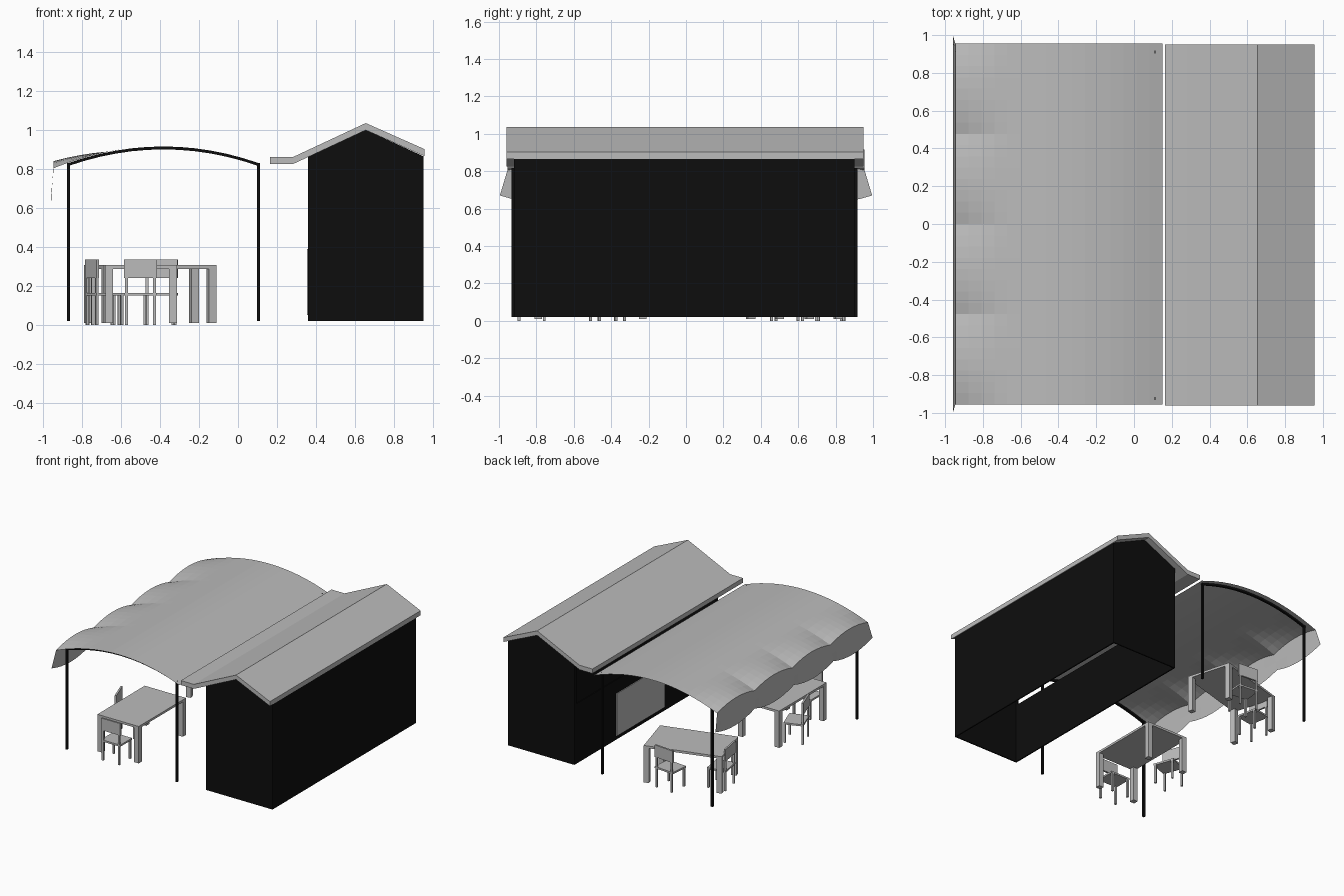
import bpy, bmesh, math
from mathutils import Matrix, Vector

cube = bpy.data.objects.get("Cube")
if cube:
    bpy.data.objects.remove(cube, do_unlink=True)


def material(name, value):
    m = bpy.data.materials.new(name)
    m.use_nodes = True
    colour = (value, value, value, 1)
    m.diffuse_color = colour
    bsdf = next(n for n in m.node_tree.nodes if n.type == 'BSDF_PRINCIPLED')
    bsdf.inputs["Base Color"].default_value = colour
    return m


GREY = material("light grey", 0.5)
BLACK = material("black", 0.004)


def finish(name, bm, mat, fix=True):
    if fix:
        bmesh.ops.recalc_face_normals(bm, faces=bm.faces)
    me = bpy.data.meshes.new(name)
    bm.to_mesh(me)
    bm.free()
    me.materials.append(mat)
    ob = bpy.data.objects.new(name, me)
    bpy.context.collection.objects.link(ob)
    return ob


def add_box(bm, lo, hi):
    size = [b - a for a, b in zip(lo, hi)]
    mid = [(a + b) / 2 for a, b in zip(lo, hi)]
    bmesh.ops.create_cube(bm, size=1, matrix=Matrix.Translation(mid) @ Matrix.Diagonal((*size, 1)))


def add_prism(bm, profile, y0, y1):
    """Extrude an x-z outline along y."""
    face = bm.faces.new([bm.verts.new((x, y0, z)) for x, z in profile])
    out = bmesh.ops.extrude_face_region(bm, geom=[face])
    verts = [v for v in out["geom"] if isinstance(v, bmesh.types.BMVert)]
    bmesh.ops.translate(bm, verts=verts, vec=(0, y1 - y0, 0))


def add_sheet(bm, point, nu, nv):
    """Grid surface from a function of u and v in 0..1."""
    rows = [[bm.verts.new(point(i / nu, j / nv)) for j in range(nv + 1)] for i in range(nu + 1)]
    for a, b in zip(rows, rows[1:]):
        for j in range(nv):
            bm.faces.new((a[j], b[j], b[j + 1], a[j + 1]))


# Building shell, open underneath, with a long serving hatch facing the canopy
X0, X1, Y0, Y1, Z0, T = 0.36, 0.95, -0.92, 0.9, 0.02, 0.01
EAVE, PEAK = 0.865, 1.0
bm = bmesh.new()
gable = [(X0, Z0), (X1, Z0), (X1, EAVE), (0.655, PEAK), (X0, EAVE)]
add_prism(bm, gable, Y0, Y0 + T)
add_prism(bm, gable, Y1 - T, Y1)
add_box(bm, (X1 - T, Y0, Z0), (X1, Y1, EAVE))
add_box(bm, (X0, Y0, Z0), (X0 + T, Y1, 0.5))
add_box(bm, (X0, Y0, 0.8), (X0 + T, Y1, EAVE))
for y in (Y0, Y1 - 0.025):
    add_box(bm, (X0, y, 0.5), (X0 + T, y + 0.025, 0.8))
finish("building_walls", bm, BLACK)

# Plain panel on the wall below the hatch
bm = bmesh.new()
add_box(bm, (X0 - 0.006, -0.24, 0.05), (X0, 0.37, 0.39))
finish("wall_panel", bm, GREY)

# Roof slab with a low flat lip toward the canopy
top = [(0.165, 0.86), (0.28, 0.86), (0.655, 1.035), (0.955, 0.902)]
bm = bmesh.new()
add_prism(bm, top + [(x, z - 0.036) for x, z in reversed(top)], -0.96, 0.95)
finish("building_roof", bm, GREY)

# Canopy frame: posts and arched end rails
PX0, PX1, R = -0.87, 0.105, 0.008


def arch(x):
    return 0.915 - 0.085 * ((x + 0.3825) / 0.4875) ** 2


for label, y in (("front", -0.925), ("back", 0.91)):
    bm = bmesh.new()
    for x in (PX0, PX1):
        add_box(bm, (x - R, y - R, 0.02), (x + R, y + R, arch(x)))
    xs = [PX0 + (PX1 - PX0) * i / 12 for i in range(13)]
    rail = [(x, arch(x)) for x in xs] + [(x, arch(x) - 0.015) for x in reversed(xs)]
    add_prism(bm, rail, y - R, y + R)
    finish(label + "_canopy_frame", bm, BLACK)

# Fabric canopy, puffed up in four bays along its outer edge
CX0, CX1, CY = -0.945, 0.15, 0.955
BAYS = 4


def puff(x, v):
    t = (v * BAYS) % 1.0
    fade = max(0.0, min(1.0, (-0.66 - x) / 0.285))
    return 0.036 * fade * (1 - (2 * t - 1) ** 2)


def canopy_point(u, v):
    x = CX0 + (CX1 - CX0) * u
    return (x, CY * (2 * v - 1), arch(x) + 0.002 + puff(x, v))


bm = bmesh.new()
add_sheet(bm, canopy_point, 16, 32)
finish("canopy", bm, GREY)

# Scalloped hanging flaps, one per bay, flaring at the bottom
bm = bmesh.new()
for bay in range(BAYS):
    def flap_point(u, v, bay=bay):
        w = (bay + v) / BAYS
        bulge = 1 - (2 * v - 1) ** 2
        z_top = arch(CX0) + 0.002 + 0.036 * bulge
        z_low = 0.67 - 0.04 * bulge
        y = CY * (2 * w - 1) * (1 + 0.042 * u)
        return (CX0 - 0.013 * u, y, z_top + (z_low - z_top) * u)
    add_sheet(bm, flap_point, 2, 8)
finish("canopy_flaps", bm, GREY)


def place(ob, x, y, degrees):
    ob.location = (x, y, 0)
    ob.rotation_euler = (0, 0, math.radians(degrees))


def table(name, x, y, degrees):
    bm = bmesh.new()
    a, b, leg = 0.3, 0.183, 0.04
    add_box(bm, (-a, -b, 0.288), (a, b, 0.306))
    for sx in (-1, 1):
        for sy in (-1, 1):
            cx, cy = sx * (a - leg / 2), sy * (b - leg / 2)
            add_box(bm, (cx - leg / 2, cy - leg / 2, 0.01), (cx + leg / 2, cy + leg / 2, 0.288))
    place(finish(name, bm, GREY), x, y, degrees)


def chair(name, x, y, degrees):
    """Chair looking along its own +y."""
    bm = bmesh.new()
    a, b, r = 0.085, 0.075, 0.007
    add_box(bm, (-a, -b, 0.15), (a, b, 0.164))
    for sx in (-1, 1):
        cx = sx * (a - r - 0.006)
        for cy, height in ((b - r, 0.15), (-b + r, 0.25)):
            add_box(bm, (cx - r, cy - r, 0), (cx + r, cy + r, height))
    add_box(bm, (-a, -b, 0.24), (a, -b + 0.014, 0.336))
    place(finish(name, bm, GREY), x, y, degrees)


# Two dining sets
table("front_table", -0.497, -0.51, 90)
chair("front_table_end_chair", -0.5, -0.825, 0)
chair("front_table_side_chair", -0.685, -0.42, -70)
table("back_table", -0.45, 0.58, 16)
chair("back_table_side_chair", -0.4, 0.77, 175)
chair("back_table_end_chair", -0.69, 0.54, -80)
